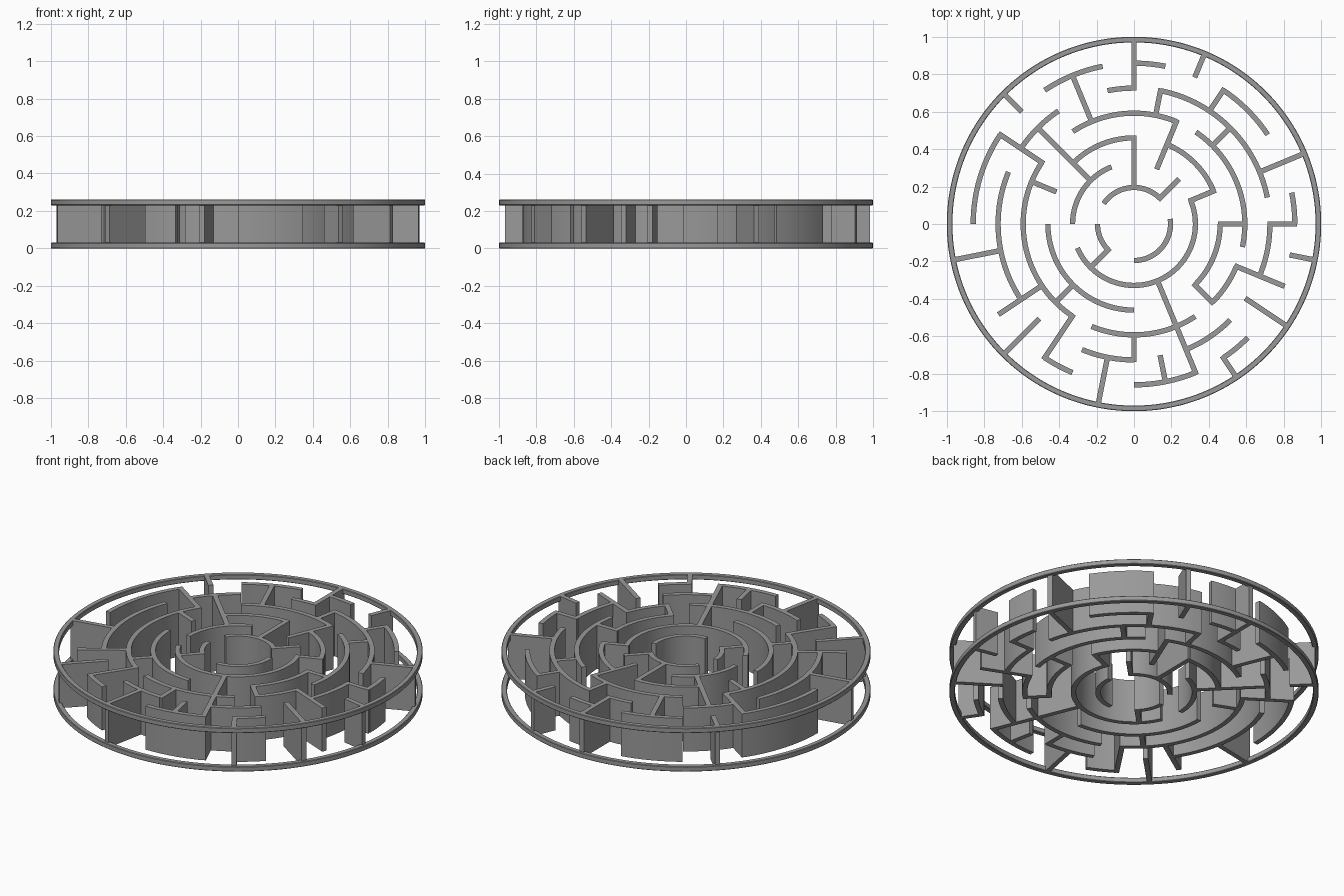
import bpy, bmesh
from math import radians, cos, sin, ceil

if "Cube" in bpy.data.objects:
    bpy.data.objects.remove(bpy.data.objects["Cube"])

H = 0.26                                            # wall height
T = 0.028                                           # wall thickness
R = [0.195, 0.328, 0.46, 0.592, 0.726, 0.859, 0.985]  # ring radii

grey = bpy.data.materials.new("dark_grey")
grey.diffuse_color = (0.32, 0.32, 0.32, 1)
grey.use_nodes = True
grey.node_tree.nodes["Principled BSDF"].inputs["Base Color"].default_value = grey.diffuse_color

# Curved walls: ring index, start angle, end angle
ARCS = [
    (0, 45, 146), (0, 180, 225), (0, 270, 368),
    (1, 111.5, 180), (1, 203, 382.5),
    (2, 22.5, 67.5), (2, 90, 135), (2, 180, 270), (2, 315, 360),
    (3, -12, 56), (3, 67.5, 123.5), (3, 146.25, 236.25),
    (3, 247.5, 303.5), (3, 315, 337.5),
    (4, 11.25, 78.75), (4, 90, 101.25), (4, 123.75, 146.25),
    (4, 157.5, 213.75), (4, 247.5, 270), (4, 292.5, 315), (4, 337.5, 360),
    (5, 0, 11.25), (5, 33.75, 56.25), (5, 78.75, 90), (5, 101.25, 123.75),
    (5, 146.25, 180), (5, 236.25, 247.5), (5, 270, 292.5), (5, 303.75, 315),
]
# Straight walls: angle, inner ring index, outer ring index
SPOKES = [
    (45, 0, 1), (225, 0, 1), (90, 0, 2), (22.5, 1, 2), (135, 1, 4),
    (67.5, 1, 3), (292.5, 1, 5), (225, 2, 3), (315, 2, 3), (0, 2, 3),
    (157.5, 2, 3), (45, 3, 4), (236.25, 3, 5), (146.25, 3, 5), (270, 3, 4),
    (337.5, 3, 5), (78.75, 3, 4), (112.5, 3, 5), (213.75, 3, 5),
    (0, 4, 5), (56.25, 4, 5), (281.25, 4, 5), (22.5, 4, 6), (90, 4, 6),
    (225, 4, 6), (191.25, 4, 6), (326.25, 4, 6), (258.75, 4, 6),
    (135, 5, 6), (67.5, 5, 6), (348.75, 5, 6), (303.75, 5, 6),
]


def finish(bm, name):
    bmesh.ops.recalc_face_normals(bm, faces=bm.faces[:])
    me = bpy.data.meshes.new(name)
    bm.to_mesh(me)
    bm.free()
    me.materials.append(grey)
    ob = bpy.data.objects.new(name, me)
    bpy.context.collection.objects.link(ob)
    bpy.ops.object.select_all(action='DESELECT')
    ob.select_set(True)
    bpy.context.view_layer.objects.active = ob
    bpy.ops.object.shade_smooth_by_angle(angle=radians(30))


def sweep(bm, profile, a0, a1, closed=False):
    """Sweep an (r, z) profile about the z axis between two angles in degrees."""
    n = max(2, ceil((a1 - a0) / 2.5))
    rows = []
    for i in range(n if closed else n + 1):
        a = radians(a0 + (a1 - a0) * i / n)
        rows.append([bm.verts.new((r * cos(a), r * sin(a), z)) for r, z in profile])
    m = len(profile)
    for i in range(n):
        p, q = rows[i], rows[(i + 1) % len(rows)]
        for j in range(m):
            k = (j + 1) % m
            bm.faces.new((p[j], p[k], q[k], q[j]))
    if not closed:
        bm.faces.new(rows[0])
        bm.faces.new(rows[-1])


# Curved walls
bm = bmesh.new()
for i, a0, a1 in ARCS:
    ri, ro = R[i] - T / 2, R[i] + T / 2
    sweep(bm, [(ri, 0), (ro, 0), (ro, H), (ri, H)], a0, a1)
finish(bm, "curved_walls")

# Straight walls, slightly extended so the corners close
bm = bmesh.new()
for ang, i, j in SPOKES:
    a = radians(ang)
    r0 = R[i] - 0.012
    r1 = R[j] + (0.012 if j < 6 else 0)
    vs = [[bm.verts.new((r * cos(a) - s * sin(a), r * sin(a) + s * cos(a), z))
           for r, s in ((r0, -T / 2), (r1, -T / 2), (r1, T / 2), (r0, T / 2))]
          for z in (0, H)]
    bm.faces.new(vs[0])
    bm.faces.new(vs[1])
    for k in range(4):
        m = (k + 1) % 4
        bm.faces.new((vs[0][k], vs[0][m], vs[1][m], vs[1][k]))
finish(bm, "straight_walls")

# Two thin outer rims with chamfered edges
c, ri, h = 0.003, 0.97, 0.03
for name, z in (("bottom_rim", 0), ("top_rim", H - h)):
    bm = bmesh.new()
    sweep(bm, [(ri + c, z), (1 - c, z), (1, z + c), (1, z + h - c),
               (1 - c, z + h), (ri + c, z + h), (ri, z + h - c), (ri, z + c)],
          0, 360, closed=True)
    finish(bm, name)
